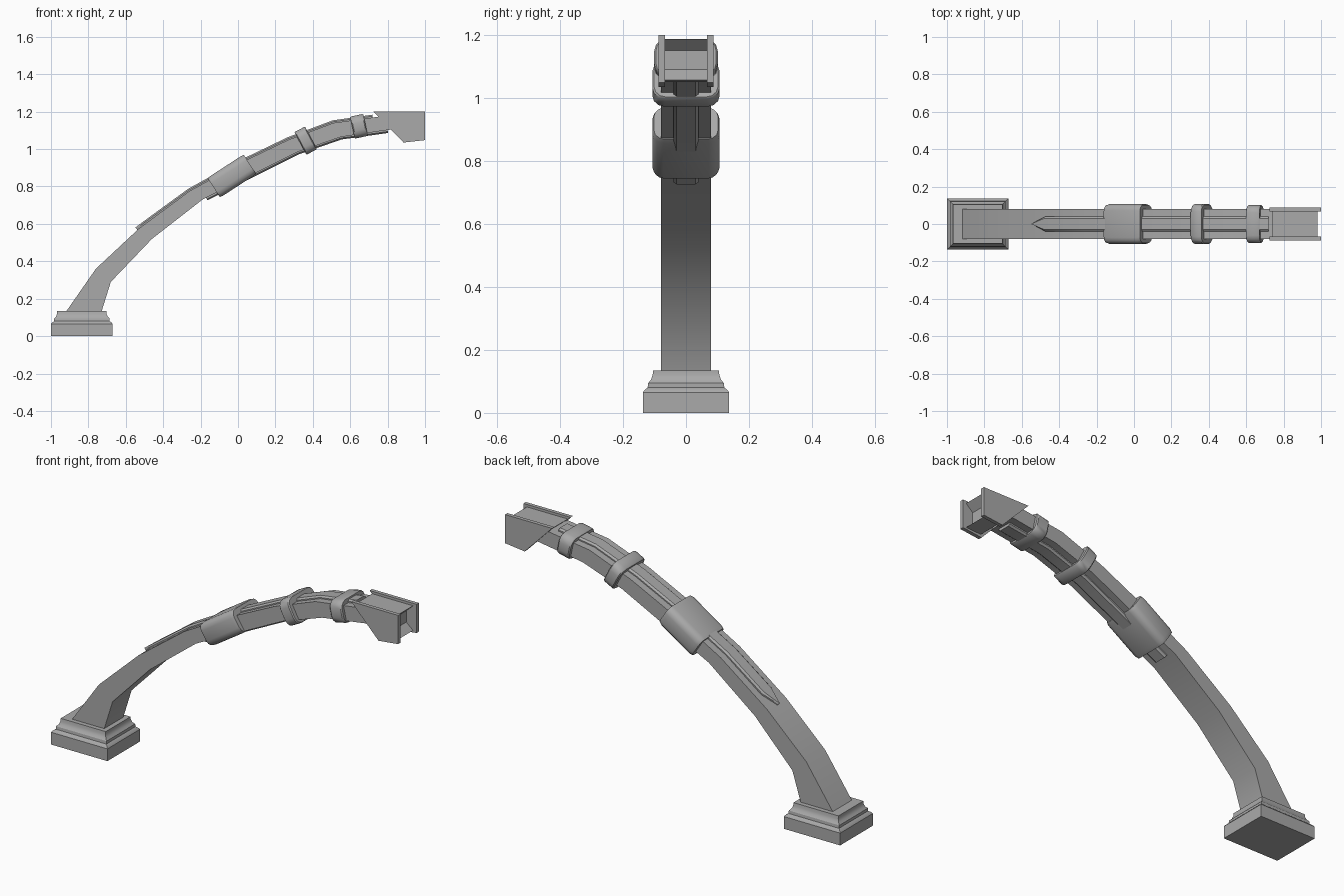
import bpy, bmesh, math
from mathutils import Vector

cube = bpy.data.objects.get("Cube")
if cube:
    bpy.data.objects.remove(cube)

metal = bpy.data.materials.new("grey metal")
metal.use_nodes = True
GREY = (0.4, 0.4, 0.4, 1)
metal.diffuse_color = GREY
metal.node_tree.nodes["Principled BSDF"].inputs["Base Color"].default_value = GREY


def loft(name, rings, bevel=0, smooth=30):
    """Skin a row of equal rings and cap both ends."""
    bm = bmesh.new()
    rows = [[bm.verts.new(p) for p in ring] for ring in rings]
    n = len(rows[0])
    for a, b in zip(rows, rows[1:]):
        for i in range(n):
            j = (i + 1) % n
            bm.faces.new((a[i], a[j], b[j], b[i]))
    bm.faces.new(rows[0][::-1])
    bm.faces.new(rows[-1])
    bmesh.ops.recalc_face_normals(bm, faces=bm.faces[:])
    mesh = bpy.data.meshes.new(name)
    bm.to_mesh(mesh)
    bm.free()
    mesh.materials.append(metal)
    obj = bpy.data.objects.new(name, mesh)
    bpy.context.collection.objects.link(obj)
    if bevel:
        mod = obj.modifiers.new("bevel", "BEVEL")
        mod.width, mod.segments, mod.limit_method = bevel, 2, "ANGLE"
    bpy.ops.object.select_all(action="DESELECT")
    obj.select_set(True)
    bpy.context.view_layer.objects.active = obj
    bpy.ops.object.shade_smooth_by_angle(angle=math.radians(smooth))
    return obj


def plate(name, outline, y0, y1):
    """Extrude an x-z outline across y."""
    return loft(name, [[(x, y, z) for x, z in outline] for y in (y0, y1)])


# Stepped plinth: half length, half width, height
profile = [(.165, .137, 0), (.165, .137, .065), (.16, .132, .072),
           (.148, .122, .08), (.148, .12, .095), (.138, .111, .105),
           (.132, .106, .12), (.132, .104, .135)]
loft("base", [[(-.835 + sx * hx, sy * hy, z)
               for sx, sy in ((-1, -1), (1, -1), (1, 1), (-1, 1))]
              for hx, hy, z in profile])

# Curved arm between an upper and a lower edge line
upper = [(-.92, .13), (-.76, .36), (-.53, .575), (-.26, .775), (0, .92),
         (.27, 1.05), (.51, 1.14), (.8, 1.18)]
lower = [(-.73, .13), (-.68, .29), (-.46, .52), (-.19, .73), (.07, .86),
         (.32, .985), (.55, 1.065), (.82, 1.105)]
loft("arm", [[(u[0], -.08, u[1]), (l[0], -.08, l[1]),
              (l[0], .08, l[1]), (u[0], .08, u[1])]
             for u, l in zip(upper, lower)])


def rail(name, path, side, tip=False):
    """Bevel-edged strip lying on the arm, side is +1 above, -1 below."""
    pts = [Vector(p) for p in path]
    rings = []
    for i, p in enumerate(pts):
        d = (pts[min(i + 1, len(pts) - 1)] - pts[max(i - 1, 0)]).normalized()
        n = Vector((-d.y, d.x)) * side
        w = .002 if tip and i == 0 else .04
        a, b, c = p - n * .012, p + n * .006, p + n * .014
        rings.append([(a.x, -w, a.y), (b.x, -w, b.y), (c.x, -w * .75, c.y),
                      (c.x, w * .75, c.y), (b.x, w, b.y), (a.x, w, a.y)])
    loft(name, rings)


rail("upper_rail", [(-.54, .57), (-.47, .622)] + upper[3:7] + [(.72, 1.17)], 1, True)
rail("lower_rail", [(-.17, .738)] + lower[4:7] + [(.8, 1.1)], -1)


def clamp(name, x, z, length, height, half_width, degrees, corner):
    """Round-cornered band around the arm."""
    t = math.radians(degrees)
    section = []
    for q in range(4):
        sy, sz = ((1, 1), (-1, 1), (-1, -1), (1, -1))[q]
        for k in range(4):
            a = math.pi / 2 * (q + k / 3)
            section.append((sy * (half_width - corner) + corner * math.cos(a),
                            sz * (height / 2 - corner) + corner * math.sin(a)))
    rings = []
    for s, shrink in ((-.5, .95), (-.42, 1), (.42, 1), (.5, .95)):
        u = s * length
        rings.append([(x + u * math.cos(t) - v * shrink * math.sin(t), y * shrink,
                       z + u * math.sin(t) + v * shrink * math.cos(t))
                      for y, v in section])
    loft(name, rings, smooth=40)


clamp("large_sleeve", -.033, .856, .23, .125, .107, 33, .035)
clamp("middle_clamp", .362, 1.045, .064, .137, .107, 28, .04)
clamp("end_clamp", .647, 1.122, .072, .12, .101, 12, .04)

# Forked end bracket: two cheeks and a notched web
cheek = [(.725, 1.2), (1, 1.2), (1, 1.048), (.885, 1.035)]
for name, side in (("right_cheek", -1), ("left_cheek", 1)):
    plate(name, cheek, side * .067, side * .087)
web = [(.74, 1.187), (.98, 1.187), (.94, 1.15), (.94, 1.09), (.98, 1.056), (.89, 1.05)]
plate("bracket_web", web, -.068, .068)
